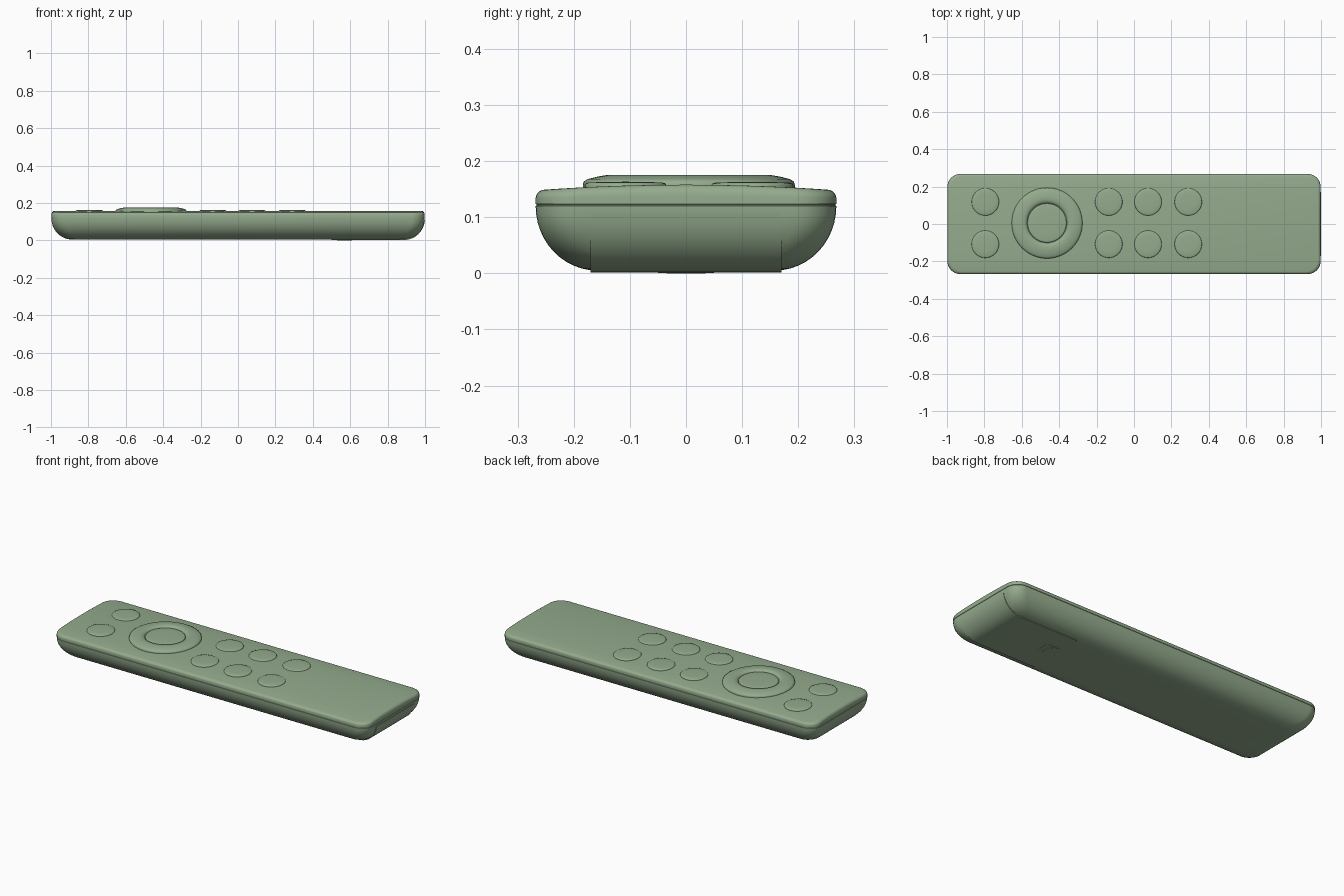
import bpy, bmesh, math

if "Cube" in bpy.data.objects:
    bpy.data.objects.remove(bpy.data.objects["Cube"])

# One sage green for the whole remote
sage = bpy.data.materials.new("sage_green")
sage.use_nodes = True
COLOR = (0.30, 0.41, 0.27, 1)
sage.diffuse_color = COLOR
bsdf = sage.node_tree.nodes["Principled BSDF"]
bsdf.inputs["Base Color"].default_value = COLOR
bsdf.inputs["Roughness"].default_value = 0.6

HALF_X, HALF_Y, FLOOR = 0.998, 0.268, 0.005
SEAM = 0.12          # height where the lower shell meets the top cover
CURVE = 0.11         # sideways reach of the rounded underside


def finish(name, bm, angle=40):
    bmesh.ops.recalc_face_normals(bm, faces=bm.faces)
    mesh = bpy.data.meshes.new(name)
    bm.to_mesh(mesh)
    bm.free()
    mesh.materials.append(sage)
    ob = bpy.data.objects.new(name, mesh)
    bpy.context.collection.objects.link(ob)
    bpy.ops.object.select_all(action='DESELECT')
    ob.select_set(True)
    bpy.context.view_layer.objects.active = ob
    bpy.ops.object.shade_smooth_by_angle(angle=math.radians(angle))
    return ob


def rounded_rect(hx, hy, r, steps=8):
    pts = []
    for k, (sx, sy) in enumerate([(1, 1), (-1, 1), (-1, -1), (1, -1)]):
        for i in range(steps + 1):
            a = (k + i / steps) * math.pi / 2
            pts.append((sx * (hx - r) + r * math.cos(a),
                        sy * (hy - r) + r * math.sin(a)))
    return pts


def crown(y):
    return 0.010 * (1 - (y / HALF_Y) ** 2)


def bridge(bm, low, high):
    n = len(low)
    for i in range(n):
        j = (i + 1) % n
        bm.faces.new((low[i], low[j], high[j], high[i]))


# Body: stacked rounded rectangles, rounded below, with a thin seam
levels = []
for i in range(13):
    a = math.pi / 2 * (1 - i / 12)
    levels.append((CURVE * (1 - math.cos(a)), SEAM - (SEAM - FLOOR) * math.sin(a)))
levels += [(0.002, 0.121), (0.002, 0.123), (0, 0.124)]
for i in range(6):
    a = math.pi / 2 * i / 5
    levels.append((0.015 * (1 - math.cos(a)), 0.134 + 0.014 * math.sin(a)))

bm = bmesh.new()
rings = []
for inset, z in levels:
    r = 0.07 - 0.1 * inset
    ring = [bm.verts.new((x, y, z))
            for x, y in rounded_rect(HALF_X - inset, HALF_Y - inset, r)]
    if rings:
        bridge(bm, rings[-1], ring)
    rings.append(ring)
bm.faces.new(rings[0])
bm.faces.new(rings[-1])
# Arch the top cover gently across its width
for k in range(-6, 7):
    bmesh.ops.bisect_plane(bm, geom=bm.verts[:] + bm.edges[:] + bm.faces[:],
                           plane_co=(0, k * 0.03, 0), plane_no=(0, 1, 0))
for v in bm.verts:
    lift = min(1, max(0, (v.co.z - 0.126) / 0.022))
    v.co.z += lift * crown(v.co.y)
finish("body", bm, 50)


def turned(name, cx, cy, profile, steps=64):
    """Revolve (radius, height) points, last one on the axis."""
    bm = bmesh.new()
    prev = None
    for r, z in profile[:-1]:
        ring = [bm.verts.new((cx + r * math.cos(2 * math.pi * i / steps),
                              cy + r * math.sin(2 * math.pi * i / steps), z))
                for i in range(steps)]
        if prev:
            bridge(bm, prev, ring)
        prev = ring
    tip = bm.verts.new((cx, cy, profile[-1][1]))
    for i in range(steps):
        bm.faces.new((prev[i], prev[(i + 1) % steps], tip))
    return finish(name, bm, 50)


# Round buttons, in pairs
ROWS = {"left": 0.118, "right": -0.108}
for n, cx in enumerate((-0.795, -0.135, 0.075, 0.29)):
    for side, cy in ROWS.items():
        top = 0.148 + crown(cy)
        turned(f"button_{n + 1}_{side}", cx, cy,
               [(0.073, 0.13), (0.073, top + 0.001), (0.071, top + 0.004),
                (0.066, top + 0.0055), (0.04, top + 0.0065), (0, top + 0.007)], 40)

# Navigation dial: a rounded ring round a shallow dish
turned("dial_ring", -0.465, 0.005,
       [(0.189, 0.13), (0.189, 0.158), (0.187, 0.164), (0.180, 0.168),
        (0.165, 0.172), (0.145, 0.1755), (0.128, 0.1755), (0.116, 0.173),
        (0.109, 0.168), (0.106, 0.163), (0, 0.163)])
turned("dial_button", -0.465, 0.005,
       [(0.104, 0.15), (0.104, 0.165), (0.101, 0.168), (0.095, 0.169),
        (0.05, 0.170), (0, 0.170)])

# Battery door wrapping from the underside up the end wall
bm = bmesh.new()
outline = [(0.50, 0.002)]
for i in range(13):
    a = math.radians(90 - 84 * i / 12)
    outline.append((HALF_X - CURVE + (CURVE + 0.002) * math.cos(a),
                    SEAM - (SEAM - 0.002) * math.sin(a)))
outline += [(0.90, 0.105), (0.85, 0.02), (0.50, 0.02)]
sides = [[bm.verts.new((x, y, z)) for x, z in outline] for y in (-0.17, 0.17)]
bridge(bm, *sides)
for s in sides:
    bm.faces.new(s)
corners = [e for e in bm.edges
           if all(v.co.x < 0.51 for v in e.verts)
           and abs(e.verts[0].co.z - e.verts[1].co.z) > 0.01]
bmesh.ops.bevel(bm, geom=corners, offset=0.03, segments=6, profile=0.5, affect='EDGES')
finish("battery_door", bm, 35)


def plate(name, cx, hx, hy, r, z0, z1):
    bm = bmesh.new()
    rings = [[bm.verts.new((cx + x, y, z)) for x, y in rounded_rect(hx, hy, r, 4)]
             for z in (z0, z1)]
    bridge(bm, *rings)
    for ring in rings:
        bm.faces.new(ring)
    finish(name, bm, 35)


# Finger catch on the door
plate("door_catch", 0.57, 0.04, 0.05, 0.01, 0.001, 0.006)
plate("door_catch_ridge", 0.57, 0.012, 0.035, 0.008, 0.0, 0.006)
